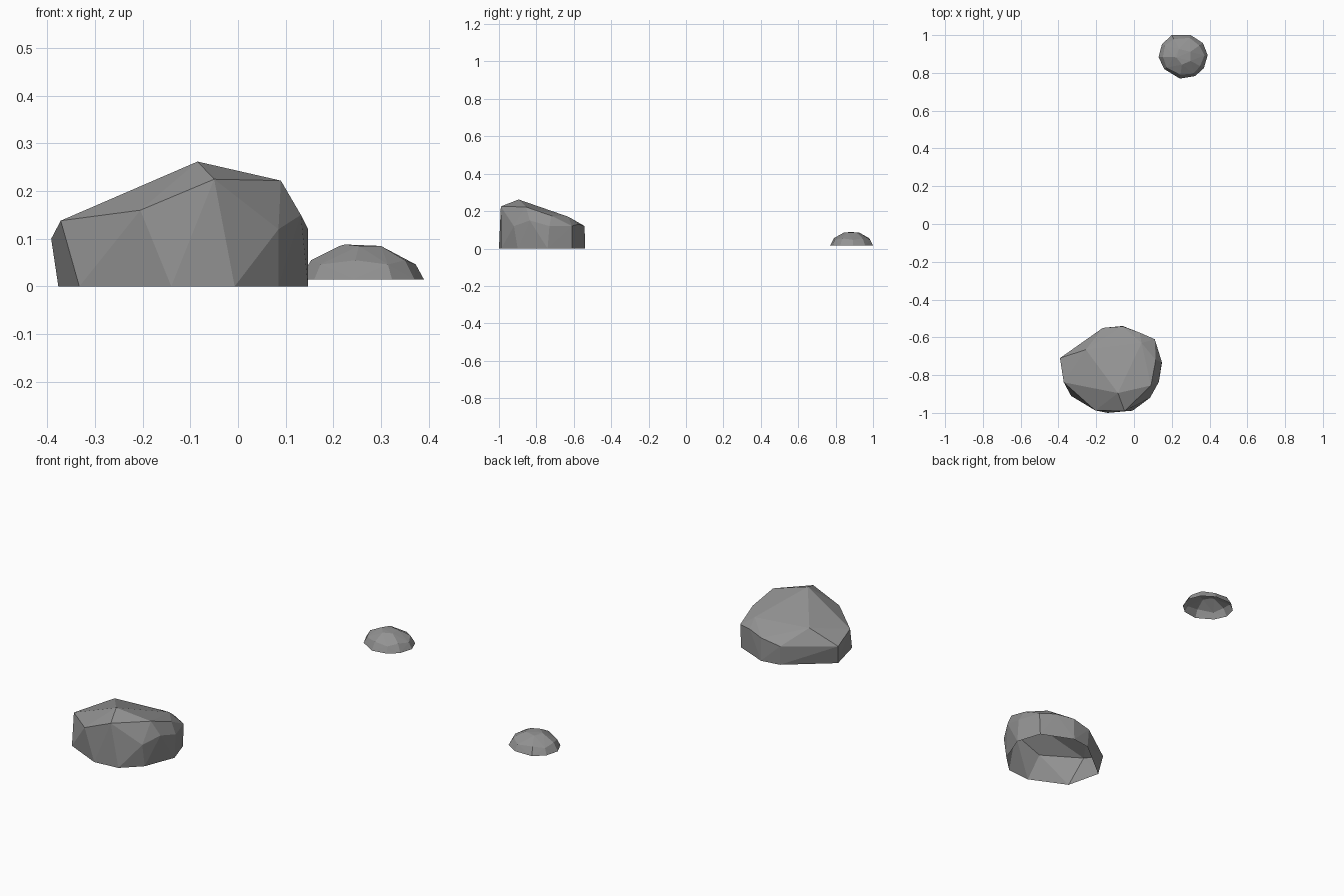
import bpy, bmesh

if "Cube" in bpy.data.objects:
    bpy.data.objects.remove(bpy.data.objects["Cube"])

stone = bpy.data.materials.new("grey stone")
stone.diffuse_color = (0.29, 0.29, 0.29, 1)
stone.use_nodes = True
stone.node_tree.nodes["Principled BSDF"].inputs["Base Color"].default_value = stone.diffuse_color


def make_rock(name, points, floor):
    """Faceted convex boulder with an open underside."""
    bm = bmesh.new()
    for p in points:
        bm.verts.new(p)
    bmesh.ops.convex_hull(bm, input=bm.verts[:])
    bmesh.ops.recalc_face_normals(bm, faces=bm.faces[:])
    under = [f for f in bm.faces if all(v.co.z < floor + 0.001 for v in f.verts)]
    bmesh.ops.delete(bm, geom=under, context='FACES')
    loose = [v for v in bm.verts if not v.link_faces]
    bmesh.ops.delete(bm, geom=loose, context='VERTS')
    me = bpy.data.meshes.new(name)
    bm.to_mesh(me)
    bm.free()
    me.materials.append(stone)
    ob = bpy.data.objects.new(name, me)
    bpy.context.collection.objects.link(ob)


# Large boulder: ground outline, shoulder corners, crown
base = [(-.377, -.73), (-.333, -.91), (-.14, -1), (-.007, -.988), (.085, -.9),
        (.147, -.74), (.105, -.61), (-.06, -.54), (-.16, -.555)]
shoulder = [(-.392, -.71, .10), (-.372, -.838, .138), (-.205, -.987, .16),
            (.085, -.92, .12), (.132, -.835, .15), (.147, -.73, .12),
            (.11, -.61, .12), (.03, -.575, .13), (-.06, -.542, .12),
            (-.165, -.55, .10)]
crown = [(-.085, -.895, .262), (-.05, -.99, .225), (.09, -.855, .222),
         (-.255, -.665, .178), (.115, -.72, .175), (.04, -.63, .17)]
make_rock("large_boulder", [(x, y, 0) for x, y in base] + shoulder + crown, 0)

# Small stone: shallow dome from one outline, shrunk as it rises
rim = [(.13, .884), (.148, .952), (.2, 1), (.30, 1), (.365, .958),
       (.39, .894), (.37, .825), (.323, .783), (.243, .77), (.16, .82)]
cx, cy = .26, .885
dome = [(x, y, .015) for x, y in rim]
dome += [(cx + (x - cx) * .82, cy + (y - cy) * .82, .055) for x, y in rim[::2]]
dome += [(cx + (x - cx) * .87, cy + (y - cy) * .87, .046) for x, y in rim[1::2]]
dome += [(cx + (x - cx) * .36, cy + (y - cy) * .36, .085) for x, y in rim[::2]]
dome.append((.225, .88, .088))
make_rock("small_stone", dome, .015)
